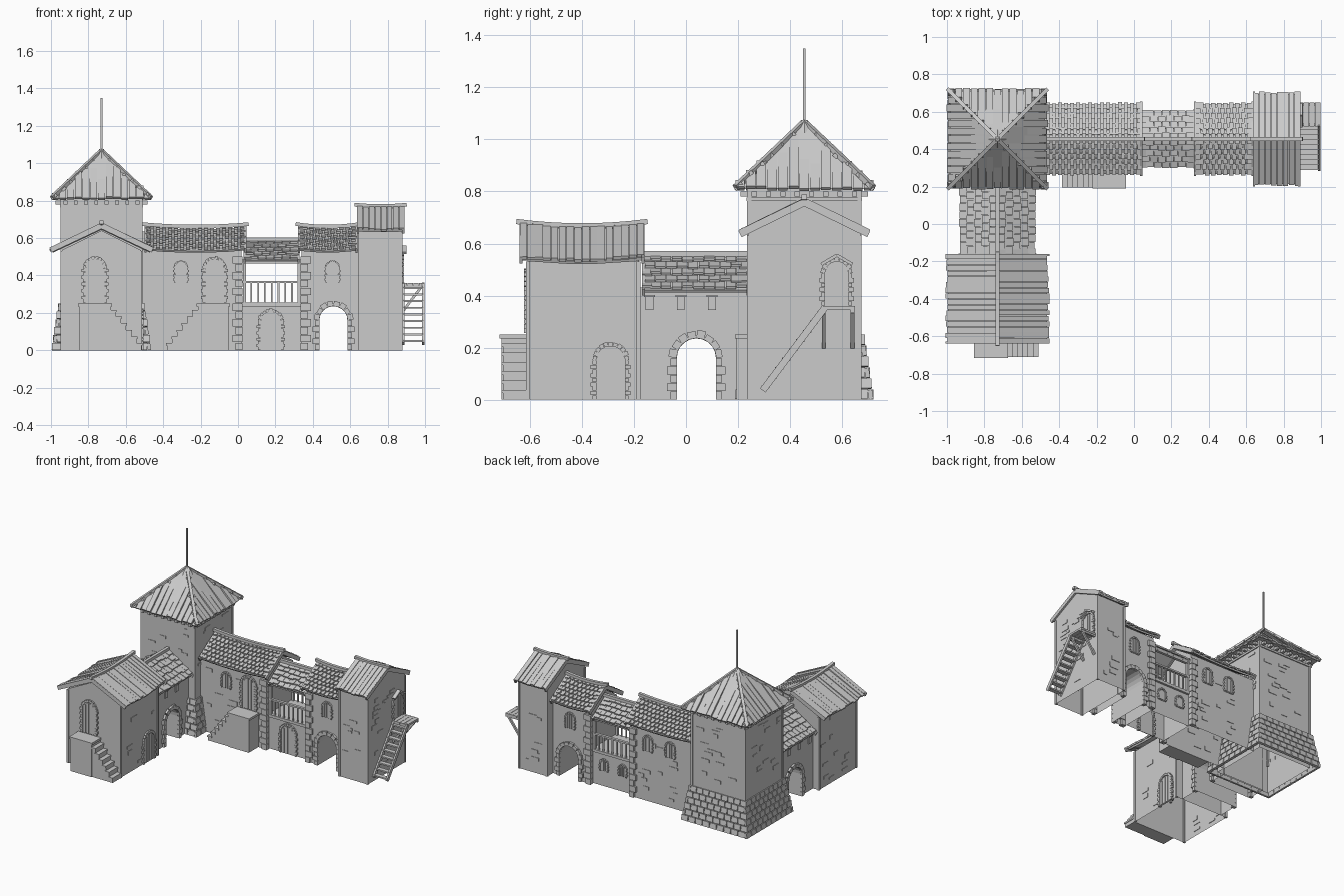
import bpy, bmesh, random
from math import pi, sin, cos
from mathutils import Vector, Matrix

random.seed(4)
if "Cube" in bpy.data.objects:
    bpy.data.objects.remove(bpy.data.objects["Cube"])

stone = bpy.data.materials.new("plain_grey")
stone.use_nodes = True
GREY = (0.6, 0.6, 0.6, 1)
stone.diffuse_color = GREY
stone.node_tree.nodes["Principled BSDF"].inputs["Base Color"].default_value = GREY

X, Y, Z = Vector((1, 0, 0)), Vector((0, 1, 0)), Vector((0, 0, 1))
V = lambda x, y, z: Vector((x, y, z))
jit = lambda a: random.uniform(-a, a)


def finish(bm, name):
    bmesh.ops.recalc_face_normals(bm, faces=bm.faces[:])
    me = bpy.data.meshes.new(name)
    bm.to_mesh(me)
    bm.free()
    me.materials.append(stone)
    bpy.context.collection.objects.link(bpy.data.objects.new(name, me))


def beam(bm, p, q, w, h, side):
    """Box from p to q, w wide along side and h thick."""
    d = q - p
    n = d.cross(side).normalized()
    side = n.cross(d).normalized()
    m = Matrix((d, side * w, n * h)).transposed().to_4x4()
    m.translation = (p + q) / 2
    bmesh.ops.create_cube(bm, size=1, matrix=m)


def box(bm, x0, x1, y0, y1, z0, z1):
    beam(bm, V(x0, (y0 + y1) / 2, (z0 + z1) / 2), V(x1, (y0 + y1) / 2, (z0 + z1) / 2),
         y1 - y0, z1 - z0, Y)


def extrude(bm, pts, vec):
    a = [bm.verts.new(p) for p in pts]
    b = [bm.verts.new(p + vec) for p in pts]
    bm.faces.new(a)
    bm.faces.new(b[::-1])
    for i in range(len(a)):
        j = (i + 1) % len(a)
        bm.faces.new((a[i], b[i], b[j], a[j]))


def arch(c, w, h):
    r = w / 2
    curve = [(c + r * cos(pi * i / 10), h - r + r * sin(pi * i / 10)) for i in range(11)]
    return [(c + r, 0)] + curve + [(c - r, 0)]


def shell(name, outline, axis, a0, a1):
    """Hollow body: an outline across the axis, left open at the ground."""
    bm = bmesh.new()
    if axis == X:
        pts = [V(a0, v, z) for v, z in outline]
    else:
        pts = [V(v, a0, z) for v, z in outline]
    extrude(bm, pts, axis * (a1 - a0))
    ground = [f for f in bm.faces if all(v.co.z < 0.001 for v in f.verts)]
    bmesh.ops.delete(bm, geom=ground, context='FACES_ONLY')
    finish(bm, name)


def gabled(c, half, eave, peak, base=0):
    return [(c - half, base), (c - half, eave), (c, peak), (c + half, eave), (c + half, base)]


def gable_roof(name, axis, u0, u1, c, half, eave, ridge, style, sag=0.015):
    bm = bmesh.new()

    def at(u, s, t, lift=0):
        k = 2 * (u - u0) / (u1 - u0) - 1
        v, z = c + s * half * t, ridge + (eave - ridge) * t + sag * k * k + lift
        return V(u, v, z) if axis == X else V(v, u, z)

    step = 0.03 if style == "planks" else 0.033 if style == "round" else 0.043
    n = round((u1 - u0) / step)
    w = (u1 - u0) / n
    rows = 7 if style == "round" else 5
    for s in (-1, 1):
        for i in range(n):
            u = u0 + w * (i + 0.5)
            # sheathing under the covering
            beam(bm, at(u, s, 0, -.012), at(u, s, .97, -.012), w, .012, axis)
            if style == "planks":
                beam(bm, at(u, s, 0, jit(.003)), at(u, s, 1 + jit(.025), jit(.003)),
                     w * random.uniform(.85, 1), .012, axis)
                continue
            for r in range(rows):
                shift = w * (.25 if r % 2 else -.25)
                uu = min(max(u + shift, u0 + w / 2), u1 - w / 2)
                t0, t1 = max(0, r / rows - .03), (r + 1.05 + jit(.12)) / rows
                wide = w * (.72 if style == "round" else .93)
                beam(bm, at(uu, s, t0, -.006), at(uu, s, t1, .007 + jit(.003)), wide, .01, axis)
        # rake boards
        for u in (u0 + .006, u1 - .006):
            beam(bm, at(u, s, 0, -.012), at(u, s, 1.01, -.012), .012, .028, axis)
    # sagging ridge pole
    cuts = [u0 - .012 + (u1 - u0 + .024) * i / 8 for i in range(9)]
    for a, b in zip(cuts, cuts[1:]):
        beam(bm, at(a, 1, 0, .006), at(b, 1, 0, .006), .02, .022, Z)
    finish(bm, name)


def stone_arch(bm, base, r, w, h, size, depth):
    """Jamb stones and voussoirs round an arched opening."""
    out, rad, spring = r.cross(Z), w / 2, h - w / 2
    n = max(2, round(spring / (size * 1.1)))
    for s in (-1, 1):
        for i in range(n):
            ww = size * (1.35 if i % 2 else .85)
            p = base + r * s * (rad + ww / 2) + Z * (spring * i / n + .001)
            beam(bm, p, p + Z * (spring / n * .93), ww, depth, r)
    m = max(7, round(pi * rad / size))
    for i in range(m):
        a = pi * (i + .5) / m
        d = r * cos(a) + Z * sin(a)
        p = base + Z * spring + d * rad
        beam(bm, p, p + d * size * random.uniform(.85, 1.15), pi * (rad + size / 2) / m * .92,
             depth, d.cross(out))


def opening(name, base, r, w, h, size=.016):
    """Arched door or window: panel, boards and stone surround."""
    bm, out = bmesh.new(), r.cross(Z)
    extrude(bm, [base + r * v + Z * z for v, z in arch(0, w, h)], out * .004)
    for i in range(4):
        v = w * (i - 1.5) / 4
        top = h - w / 2 + (w * w / 4 - v * v) ** .5 - .006
        p = base + r * v + out * .005
        beam(bm, p + Z * .004, p + Z * top, w / 4 * .8, .007, r)
    stone_arch(bm, base, r, w, h, size, .024)
    finish(bm, name)


def stairs(name, x_land, x_top, x_foot, y0, y1, steps=6, top=.25):
    bm = bmesh.new()
    box(bm, min(x_land, x_top), max(x_land, x_top), y0, y1, 0, top)
    box(bm, min(x_land, x_top) - .006, max(x_land, x_top) + .006, y0 - .006, y1, top - .016, top)
    for i in range(steps):
        a = x_top + (x_foot - x_top) * i / steps
        b = x_top + (x_foot - x_top) * (i + 1) / steps
        z = top * (steps - i) / (steps + 1)
        box(bm, min(a, b), max(a, b), y0 + .006, y1, 0, z)
        box(bm, min(a, b) - .004, max(a, b) + .004, y0, y1, z - .01, z + .002)
    finish(bm, name)


def patches(name, start, r, length, z0, z1, n):
    """Loose blocks showing through the plaster."""
    bm = bmesh.new()
    for _ in range(n):
        w, h = random.uniform(.03, .07), random.uniform(.012, .03)
        p = start + r * random.uniform(w, length - w) + Z * random.uniform(z0, z1 - h)
        beam(bm, p, p + Z * h, w, .007, r)
    finish(bm, name)


def posts(name, xs, ys, z0, z1, w):
    bm = bmesh.new()
    for x in xs:
        for y in ys:
            box(bm, x - w / 2, x + w / 2, y - w / 2, y + w / 2, z0, z1)
    finish(bm, name)


# Great tower with flared stone base
TX, TY = -.73, .455
shell("great_tower_walls", [(TX - .215, 0), (TX - .215, .82), (TX + .215, .82), (TX + .215, 0)],
      Y, TY - .215, TY + .215)
posts("great_tower_corners", (TX - .212, TX + .212), (TY - .212, TY + .212), .2, .81, .016)
base, eaves, roof = bmesh.new(), bmesh.new(), bmesh.new()
bmesh.ops.create_cone(base, segments=4, radius1=.25 * 2 ** .5, radius2=.217 * 2 ** .5, depth=.25,
                      matrix=Matrix.Translation((TX, TY, .125)) @ Matrix.Rotation(pi / 4, 4, 'Z'))
bmesh.ops.create_cone(roof, cap_ends=True, segments=4, radius1=.255 * 2 ** .5, radius2=.02,
                      depth=.25, matrix=Matrix.Translation((TX, TY, .935)) @ Matrix.Rotation(pi / 4, 4, 'Z'))
mid, apex = V(TX, TY, 0), V(TX, TY, 1.065)
for r in (X, Y, -X, -Y):
    out = r.cross(Z)
    for k in range(6):
        half = .257 - .038 * k / 6
        for i in range(9):
            v = half * ((i + .5 + (.2 if k % 2 else -.2)) / 4.5 - 1)
            lo = mid + r * v + out * half + Z * (.042 * k + .001)
            beam(base, lo, lo - out * .006 + Z * .037, half * .2, .018, r)
    for i in range(8):
        p = mid + r * (i - 3.5) * .055 + Z * .79
        beam(eaves, p + out * .21, p + out * .245, .02, .02, r)
    for i in range(13):
        v = .26 * (i - 6) / 6.3
        t = 1 - abs(v) / .275
        foot = mid + r * v + out * (.262 + jit(.006)) + Z * (.812 + jit(.005))
        beam(roof, foot, foot - out * .262 * t + Z * .245 * t, .036, .014, r)
    corner = mid + (r + out) * .264 + Z * .815
    beam(roof, corner, apex, .02, .022, r - out)
    beam(eaves, mid + out * .216 - r * .215 + Z * .77, mid + out * .216 + r * .215 + Z * .77, .014, .012, Z)
    patches("great_tower_blocks", mid - r * .21 + out * .215, r, .42, .28, .76, 14)
bmesh.ops.create_cone(roof, cap_ends=True, segments=8, radius1=.05, radius2=.012, depth=.05,
                      matrix=Matrix.Translation((TX, TY, 1.05)))
beam(roof, apex, V(TX, TY, 1.35), .009, .009, X)
finish(base, "great_tower_base")
finish(eaves, "great_tower_eaves")
finish(roof, "great_tower_roof")

# South house
shell("house_walls", gabled(TX, .212, .535, .64), Y, -.61, -.18)
gable_roof("house_roof", Y, -.64, -.16, TX, .27, .535, .662, "planks")
posts("house_corners", (TX - .21, TX + .21), (-.608, -.182), 0, .53, .016)
opening("house_front_door", V(-.765, -.61, .255), X, .1, .23)
opening("house_side_door", V(TX + .212, -.29, 0), Y, .11, .205)
stairs("house_stairs", -.85, -.68, -.515, -.71, -.61)
patches("house_east_blocks", V(TX + .212, -.6, 0), Y, .42, .02, .5, 8)
patches("house_west_blocks", V(TX - .212, -.6, 0), Y, .42, .02, .5, 10)

# Gatehouse joining house and tower
gate_outline = [(-.18, 0), (-.18, .43), (.25, .43), (.25, 0)] + arch(.04, .15, .235)
shell("gatehouse_walls", gate_outline, X, TX - .165, TX + .165)
gable_roof("gatehouse_roof", Y, -.17, .245, TX, .2, .425, .555, "flat", 0)
for r in (Y, -Y):
    bm = bmesh.new()
    face = mid.xyz * X * X + r.cross(Z) * .165
    stone_arch(bm, face + Y * .04, r, .15, .235, .028, .03)
    for y in (-.14, -.02, .1):
        p = face + Y * y + Z * .345
        beam(bm, p, p + Z * .05, .03, .012, r)
        beam(bm, p + Z * .05, p + Z * .058, .042, .024, r)
    finish(bm, "gatehouse_stonework")

# North halls
HY = .455
shell("hall_walls", gabled(HY, .15, .535, .635), X, -.52, .02)
gable_roof("hall_roof", X, -.5, .045, HY, .19, .535, .655, "round", .012)
shell("arch_hall_walls", [(.34, 0), (.34, .535), (.65, .535), (.65, 0)] + arch(.51, .15, .235),
      Y, HY - .15, HY + .15)
shell("arch_hall_gable", gabled(HY, .15, .536, .635, .53), X, .34, .65)
gable_roof("arch_hall_roof", X, .32, .64, HY, .19, .535, .655, "round", .012)
stairs("hall_stairs", -.05, -.215, -.38, .195, .305)
opening("hall_door", V(-.125, .305, .255), X, .1, .23)
FRONT, BACK = HY - .15, HY + .15
for name, x, y, r in (("hall_front_window", -.305, FRONT, X), ("arch_hall_front_window", .505, FRONT, X),
                      ("hall_back_window_a", -.3, BACK, -X), ("hall_back_window_b", -.12, BACK, -X),
                      ("arch_hall_back_window", .505, BACK, -X)):
    opening(name, V(x, y, .36), r, .06, .11, .01)
patches("hall_front_blocks", V(-.5, FRONT, 0), X, .5, .02, .5, 10)
patches("hall_back_blocks", V(-.5, BACK, 0), X, .5, .02, .5, 12)

# Quoins and gate stones of the halls
bm = bmesh.new()
for y, r in ((FRONT, X), (BACK, -X)):
    stone_arch(bm, V(.51, y, 0), r, .15, .235, .028, .03)
    for x, s in ((.025, -1), (.335, 1)):
        for k in range(12):
            w = .055 if k % 2 else .038
            p = V(x + s * w / 2, y, .042 * k + .001)
            beam(bm, p, p + Z * .039, w, .03, X)
finish(bm, "hall_quoins")

# Open gallery between the halls
shell("gallery_base", [(HY - .125, 0), (HY - .125, .24), (HY + .125, .24), (HY + .125, 0)], X, .02, .34)
bm = bmesh.new()
box(bm, .02, .34, HY - .14, HY + .14, .235, .255)
for s in (-1, 1):
    y = HY + s * .13
    for z, h in ((.365, .012), (.475, .02)):
        box(bm, .02, .34, y - .01, y + .01, z - h / 2, z + h / 2)
    for i in range(9):
        x = .035 + .29 * i / 8
        w, top = (.016, .48) if i in (0, 8) else (.009, .365)
        box(bm, x - w / 2, x + w / 2, y - w / 2, y + w / 2, .25, top)
finish(bm, "gallery_railings")
gable_roof("gallery_roof", X, .03, .33, HY, .15, .487, .588, "flat", 0)
opening("gallery_door", V(.175, HY - .125, 0), X, .11, .205)
for x in (.1, .25):
    opening("gallery_back_window", V(x, HY + .125, .11), -X, .05, .08, .01)

# Small tower with outside stair
shell("small_tower_walls", gabled(HY, .215, .64, .745), X, .645, .875)
gable_roof("small_tower_roof", X, .635, .89, HY, .245, .645, .765, "planks", .006)
posts("small_tower_corners", (.648, .872), (HY - .213, HY + .213), 0, .63, .014)
opening("small_tower_door", V(.875, .58, .36), Y, .09, .17)
patches("small_tower_east_blocks", V(.875, HY - .21, 0), Y, .42, .03, .6, 20)
patches("small_tower_front_blocks", V(.65, HY - .215, 0), X, .22, .03, .6, 7)
patches("small_tower_back_blocks", V(.87, HY + .215, 0), -X, .22, .03, .6, 8)
bm = bmesh.new()
for i in range(4):
    box(bm, .875 + .031 * i, .904 + .031 * i, .52, .65, .345, .359)
low, high = V(0, .295, .035), V(0, .535, .355)
for x in (.885, .99):
    beam(bm, low + X * x, high + X * x, .012, .026, X)
for i in range(9):
    p = low.lerp(high, (i + .4) / 9)
    box(bm, .885, .99, p.y - .016, p.y + .016, p.z - .005, p.z + .005)
for y in (.53, .64):
    beam(bm, V(.875, y, .2), V(.985, y, .345), .014, .014, Y)
    beam(bm, V(.875, y, .34), V(.998, y, .34), .014, .014, Y)
beam(bm, V(.887, .52, .52), V(.887, .58, .555), .03, .012, X)
beam(bm, V(.887, .58, .555), V(.887, .64, .52), .03, .012, X)
finish(bm, "small_tower_stair")
